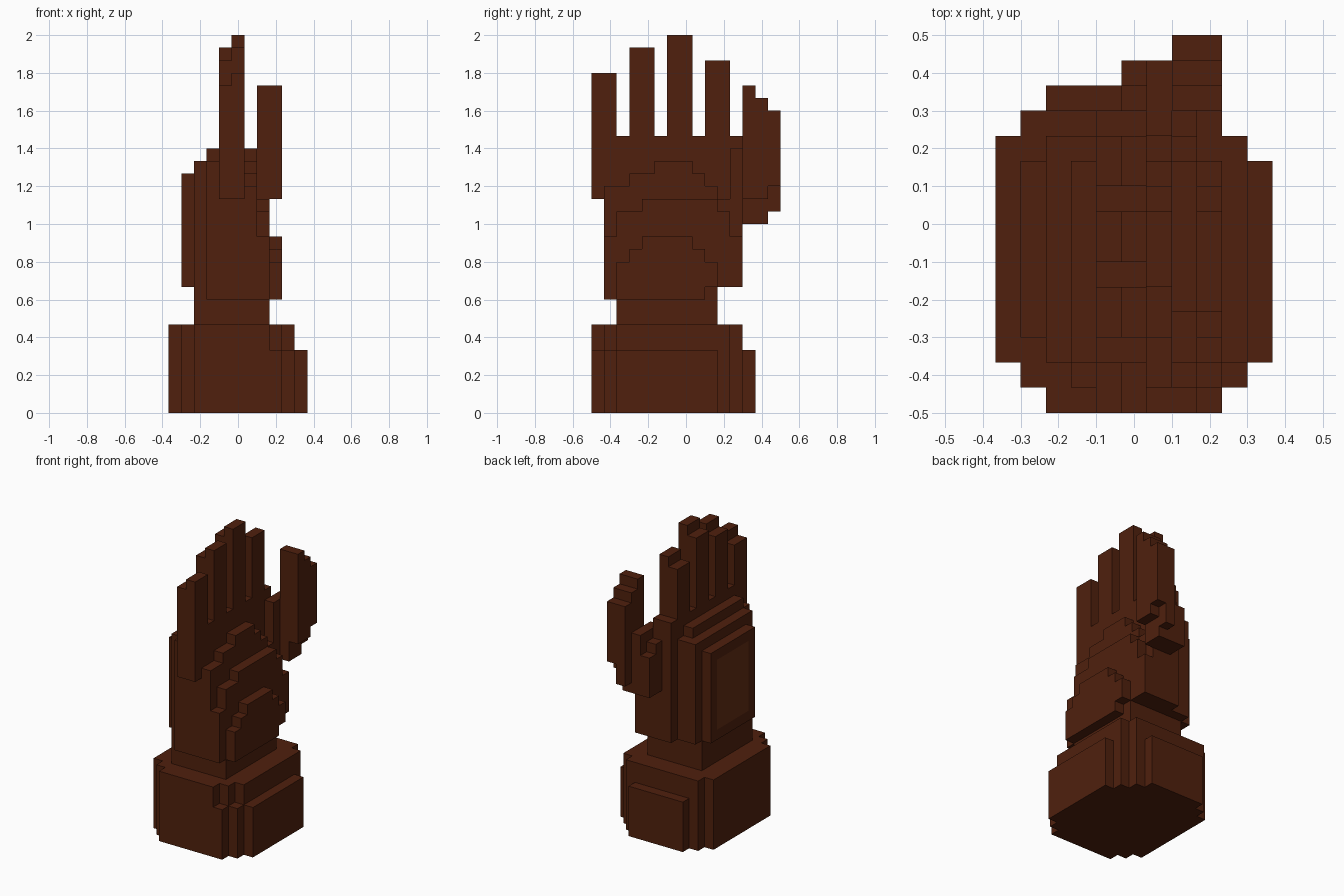
import bpy, bmesh
from mathutils import Vector

if "Cube" in bpy.data.objects:
    bpy.data.objects.remove(bpy.data.objects["Cube"])

V = 1 / 15                              # edge of one cube
ORIGIN = Vector((-5.5 * V, -0.5, 0))


def material(name, rgb):
    m = bpy.data.materials.new(name)
    m.diffuse_color = (*rgb, 1)
    m.use_nodes = True
    m.node_tree.nodes["Principled BSDF"].inputs["Base Color"].default_value = m.diffuse_color
    return m


brown = material("dark brown", (0.080, 0.0144, 0.0040))
light = material("lighter brown", (0.127, 0.027, 0.007))

parts = {}                              # part name -> set of cells
taken = set()


def box(part, i0, i1, j0, j1, k0, k1):
    for i in range(i0, i1):
        for j in range(j0, j1):
            for k in range(k0, k1):
                if (i, j, k) not in taken:
                    taken.add((i, j, k))
                    parts.setdefault(part, set()).add((i, j, k))


def layer(part, i, columns):
    """One-cube-thick pad with a stepped outline: (j0, j1, top)."""
    for j0, j1, top in columns:
        for j in range(j0, j1):
            box(part, i, i + 1, j, j + 1, 9 if j < 9 else 10, top)


# cuff with stepped corners
for i0, i1, j0, j1, top in ((2, 8, 0, 1, 7), (8, 9, 0, 1, 5), (1, 9, 1, 2, 7),
                            (9, 10, 1, 2, 5), (0, 10, 2, 11, 7), (10, 11, 2, 10, 5),
                            (1, 9, 11, 12, 7), (2, 8, 12, 13, 5)):
    box("cuff", i0, i1, j0, j1, 0, top)

# wrist
box("wrist", 2, 8, 2, 10, 7, 10)

# palm core and the raised layers on the back of the hand
for i in (4, 5):
    layer("palm", i, [(1, 12, 22)])
layer("hand_back", 3, [(1, 2, 20), (2, 10, 21), (10, 11, 20)])
layer("hand_back", 2, [(2, 11, 20)])
box("back_plate", 1, 2, 3, 10, 10, 19)

# stepped pads on the palm side
layer("palm_pad", 6, [(1, 3, 18), (3, 5, 19), (5, 8, 20), (8, 9, 19),
                      (9, 10, 18), (10, 11, 17), (11, 12, 21)])
layer("palm_pad", 7, [(1, 2, 14), (2, 4, 16), (4, 10, 17), (10, 11, 16), (11, 12, 14)])
layer("palm_pad", 8, [(2, 3, 12), (3, 4, 13), (4, 8, 14), (8, 9, 13), (9, 10, 12)])

# four fingers, each one cube lower on the back edge
for name, j, top in (("little", 0, 27), ("ring", 3, 29), ("middle", 6, 30), ("index", 9, 28)):
    box(name + "_finger", 4, 5, j, j + 2, 17, top - 1)
    box(name + "_finger", 5, 6, j, j + 2, 17, top)

# thumb root and thumb
for b in ((6, 7, 12, 14, 15, 21), (5, 6, 12, 13, 15, 20), (5, 6, 13, 14, 15, 19),
          (7, 8, 12, 14, 15, 17), (7, 8, 14, 15, 16, 18)):
    box("thumb_root", *b)
for n, j in enumerate((12, 13, 14)):
    box("thumb", 7, 9, j, j + 1, 18 if j == 14 else 17, 26 - n)


def build(name, cells):
    """Mesh of the cube sides that are not covered by any neighbour."""
    bm = bmesh.new()
    verts = {}

    def vert(c):
        if c not in verts:
            verts[c] = bm.verts.new(ORIGIN + Vector(c) * V)
        return verts[c]

    for c in sorted(cells):
        for axis in range(3):
            for side in (0, 1):
                n = list(c)
                n[axis] += 2 * side - 1
                if tuple(n) in taken:
                    continue
                quad = []
                for u, w in ((0, 0), (1, 0), (1, 1), (0, 1)):
                    p = list(c)
                    p[axis] += side
                    p[(axis + 1) % 3] += u
                    p[(axis + 2) % 3] += w
                    quad.append(vert(tuple(p)))
                f = bm.faces.new(quad if side else quad[::-1])
                # painted panel one cube inside the border of the back plate
                if name == "back_plate" and axis == 0 and 4 <= c[1] < 9 and 11 <= c[2] < 18:
                    f.material_index = 1
    bmesh.ops.dissolve_limit(bm, angle_limit=0.01, verts=bm.verts, edges=bm.edges,
                             delimit={'MATERIAL'})
    me = bpy.data.meshes.new(name)
    bm.to_mesh(me)
    bm.free()
    me.materials.append(brown)
    if name == "back_plate":
        me.materials.append(light)
    bpy.context.collection.objects.link(bpy.data.objects.new(name, me))


for part, cells in parts.items():
    build(part, cells)
